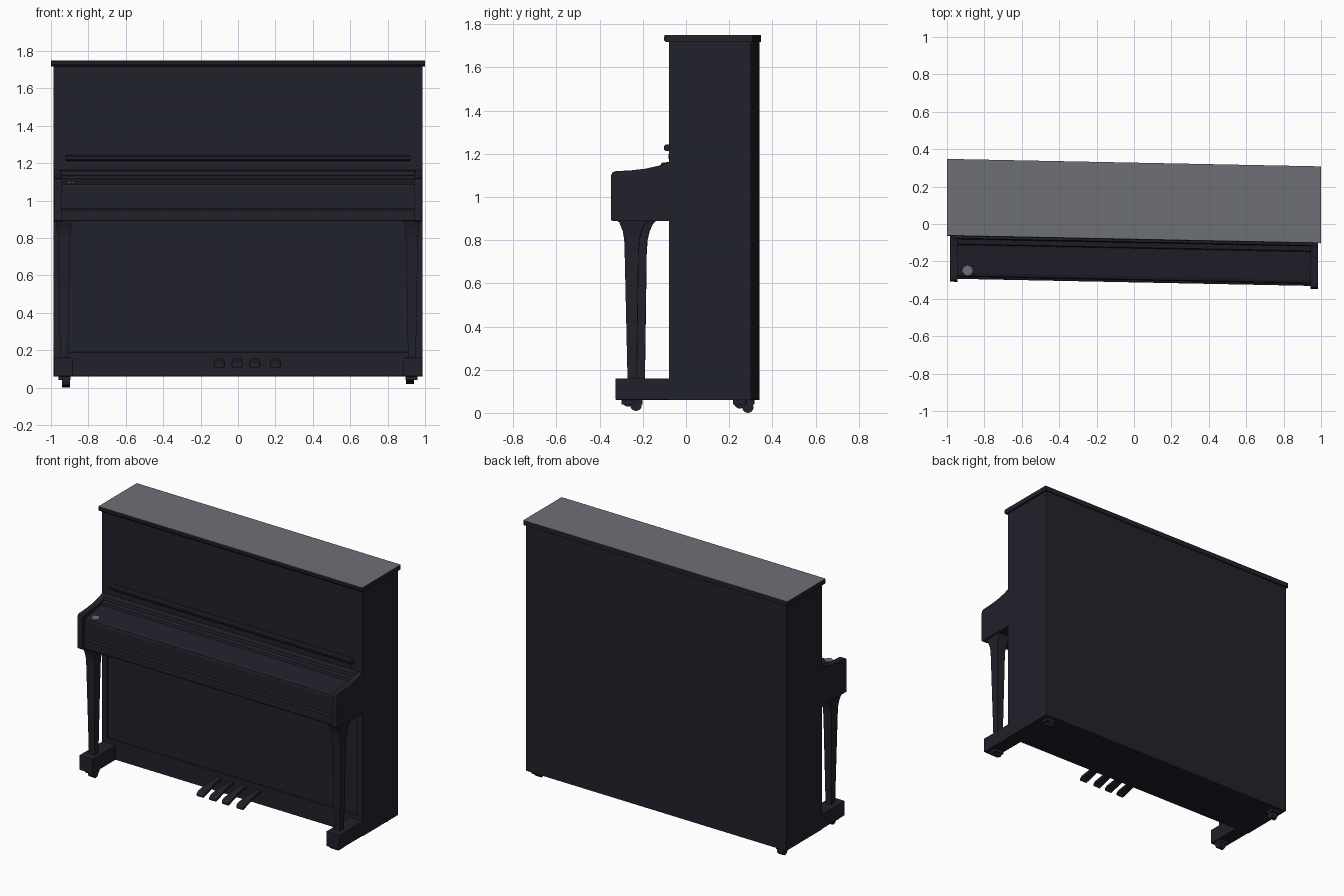
import bpy, bmesh, math
from mathutils import Matrix, Vector

if "Cube" in bpy.data.objects:
    bpy.data.objects.remove(bpy.data.objects["Cube"])

SKEW = -0.02  # the whole case runs slightly askew: y shifts with x


def material(name, rgb):
    m = bpy.data.materials.new(name)
    m.diffuse_color = (*rgb, 1)
    m.use_nodes = True
    m.node_tree.nodes["Principled BSDF"].inputs["Base Color"].default_value = m.diffuse_color
    return m


BLACK = material("black lacquer", (0.015, 0.015, 0.024))
GREY = material("pale grey sheen", (0.155, 0.163, 0.18))


def finish(name, bm, mat=BLACK, bevel=0.0, smooth=False):
    for v in bm.verts:
        v.co.y += SKEW * v.co.x
    bmesh.ops.recalc_face_normals(bm, faces=bm.faces)
    me = bpy.data.meshes.new(name)
    bm.to_mesh(me)
    bm.free()
    me.materials.append(mat)
    ob = bpy.data.objects.new(name, me)
    bpy.context.collection.objects.link(ob)
    if bevel:
        mod = ob.modifiers.new("edge", 'BEVEL')
        mod.width, mod.segments = bevel, 2
    if smooth:
        bpy.ops.object.select_all(action='DESELECT')
        ob.select_set(True)
        bpy.context.view_layer.objects.active = ob
        bpy.ops.object.shade_smooth_by_angle(angle=math.radians(35))
    return ob


def box(name, x0, x1, y0, y1, z0, z1, **kw):
    bm = bmesh.new()
    bmesh.ops.create_cube(bm, size=1)
    for v in bm.verts:
        v.co = Vector((x0 + (v.co.x + .5) * (x1 - x0), y0 + (v.co.y + .5) * (y1 - y0),
                       z0 + (v.co.z + .5) * (z1 - z0)))
    return finish(name, bm, **kw)


def prism(name, x0, x1, profile, **kw):
    """Side profile (y, z) extruded along x."""
    bm = bmesh.new()
    f = bm.faces.new([bm.verts.new((x0, y, z)) for y, z in profile])
    ext = bmesh.ops.extrude_face_region(bm, geom=[f])["geom"]
    bmesh.ops.translate(bm, verts=[g for g in ext if isinstance(g, bmesh.types.BMVert)],
                        vec=(x1 - x0, 0, 0))
    return finish(name, bm, **kw)


def loft(name, sections, **kw):
    """Rectangular sections, each four corner points, joined in order."""
    bm = bmesh.new()
    rings = [[bm.verts.new(p) for p in s] for s in sections]
    for a, b in zip(rings, rings[1:]):
        for i in range(4):
            bm.faces.new((a[i], a[(i + 1) % 4], b[(i + 1) % 4], b[i]))
    bm.faces.new(rings[0])
    bm.faces.new(rings[-1])
    return finish(name, bm, **kw)


def cylinder(name, centre, r, depth, axis='Z', seg=16, **kw):
    bm = bmesh.new()
    rot = Matrix.Rotation(math.pi / 2, 4, 'Y') if axis == 'X' else Matrix()
    bmesh.ops.create_cone(bm, cap_ends=True, segments=seg, radius1=r, radius2=r, depth=depth,
                          matrix=Matrix.Translation(centre) @ rot)
    return finish(name, bm, **kw)


# Case: core, side walls, plinth and lid
box("case_core", -0.96, 0.96, -0.05, 0.315, 0.07, 1.72)
box("upper_front_panel", -0.96, 0.96, -0.058, -0.04, 1.15, 1.72)
box("plinth", -0.96, 0.96, -0.06, 0.0, 0.06, 0.19, bevel=0.004)
box("bottom_board", -0.96, 0.96, -0.05, 0.318, 0.06, 0.08)
box("back_panel", -0.96, 0.96, 0.30, 0.32, 0.06, 1.72)
prism("lid", -1, 1, [(-0.075, 1.718), (-0.083, 1.727), (-0.083, 1.741), (-0.075, 1.749),
                     (0.328, 1.749), (0.328, 1.718)])
box("lid_top_face", -1, 1, -0.081, 0.328, 1.7485, 1.75, mat=GREY)

# Key bed, closed key cover and its stepped back rail
prism("key_bed_and_cover", -0.95, 0.95,
      [(-0.04, 0.89), (-0.308, 0.89), (-0.312, 0.895), (-0.312, 0.95), (-0.30, 0.957),
       (-0.30, 1.07), (-0.296, 1.085), (-0.28, 1.092), (-0.13, 1.118), (-0.125, 1.132),
       (-0.10, 1.138), (-0.095, 1.158), (-0.04, 1.165)])
cylinder("cover_disc", (-0.89, -0.268, 1.096), 0.028, 0.008, seg=8, mat=GREY)

# Music ledge
prism("music_ledge", -0.92, 0.92, [(-0.05, 1.213), (-0.075, 1.213), (-0.084, 1.22),
                                   (-0.084, 1.235), (-0.075, 1.243), (-0.05, 1.243)])
box("music_strip", -0.90, 0.90, -0.064, -0.05, 1.175, 1.2)

# Parts repeated on both sides
arm = [(-0.05, 1.168), (-0.07, 1.158), (-0.11, 1.144), (-0.17, 1.131), (-0.24, 1.123),
       (-0.305, 1.12), (-0.32, 1.115), (-0.328, 1.10), (-0.328, 0.895), (-0.323, 0.889),
       (-0.05, 0.889)]
leg = [  # z, front y, back y, half width
    (0.89, -0.292, -0.162, 0.042), (0.87, -0.285, -0.175, 0.04),
    (0.84, -0.273, -0.188, 0.036), (0.80, -0.267, -0.197, 0.032),
    (0.74, -0.265, -0.201, 0.031), (0.16, -0.252, -0.209, 0.021)]
for s, side in ((-1, "left"), (1, "right")):
    box(f"{side}_side_wall", s * 0.95, s * 0.987, -0.06, 0.32, 0.06, 1.72)
    prism(f"{side}_arm", s * 0.945, s * 0.985, arm)
    box(f"{side}_arm_block", s * 0.88, s * 0.96, -0.295, -0.16, 0.885, 0.90)
    loft(f"{side}_leg", [[(s * 0.93 - w, a, z), (s * 0.93 + w, a, z),
                          (s * 0.93 + w, b, z), (s * 0.93 - w, b, z)]
                         for z, a, b, w in leg], smooth=True)
    box(f"{side}_foot", s * 0.885, s * 0.985, -0.307, -0.05, 0.06, 0.16, bevel=0.004)
    # Casters sit a little lower on the left
    low = 0.004 if s < 0 else 0.024
    for end, y, drop in (("front", -0.25, 0.005), ("back", 0.268, -0.004)):
        z0 = low + drop
        box(f"{side}_{end}_caster_mount", s * 0.895, s * 0.96, y - 0.03, y + 0.03, 0.04, 0.065)
        cylinder(f"{side}_{end}_caster_wheel", (s * 0.92, y, z0 + 0.026), 0.026, 0.042,
                 axis='X', smooth=True)

# Pedals: slim at the case, flared towards the toe
for i, x in enumerate((-0.10, -0.005, 0.09, 0.20)):
    path = [(-0.04, 0.158, 0.017), (-0.11, 0.155, 0.018), (-0.17, 0.148, 0.026),
            (-0.245, 0.132, 0.03), (-0.265, 0.122, 0.026)]
    loft(f"pedal_{i + 1}", [[(x - w, y, z - 0.018), (x + w, y, z - 0.018),
                             (x + w, y, z), (x - w, y, z)] for y, z, w in path], bevel=0.003)
